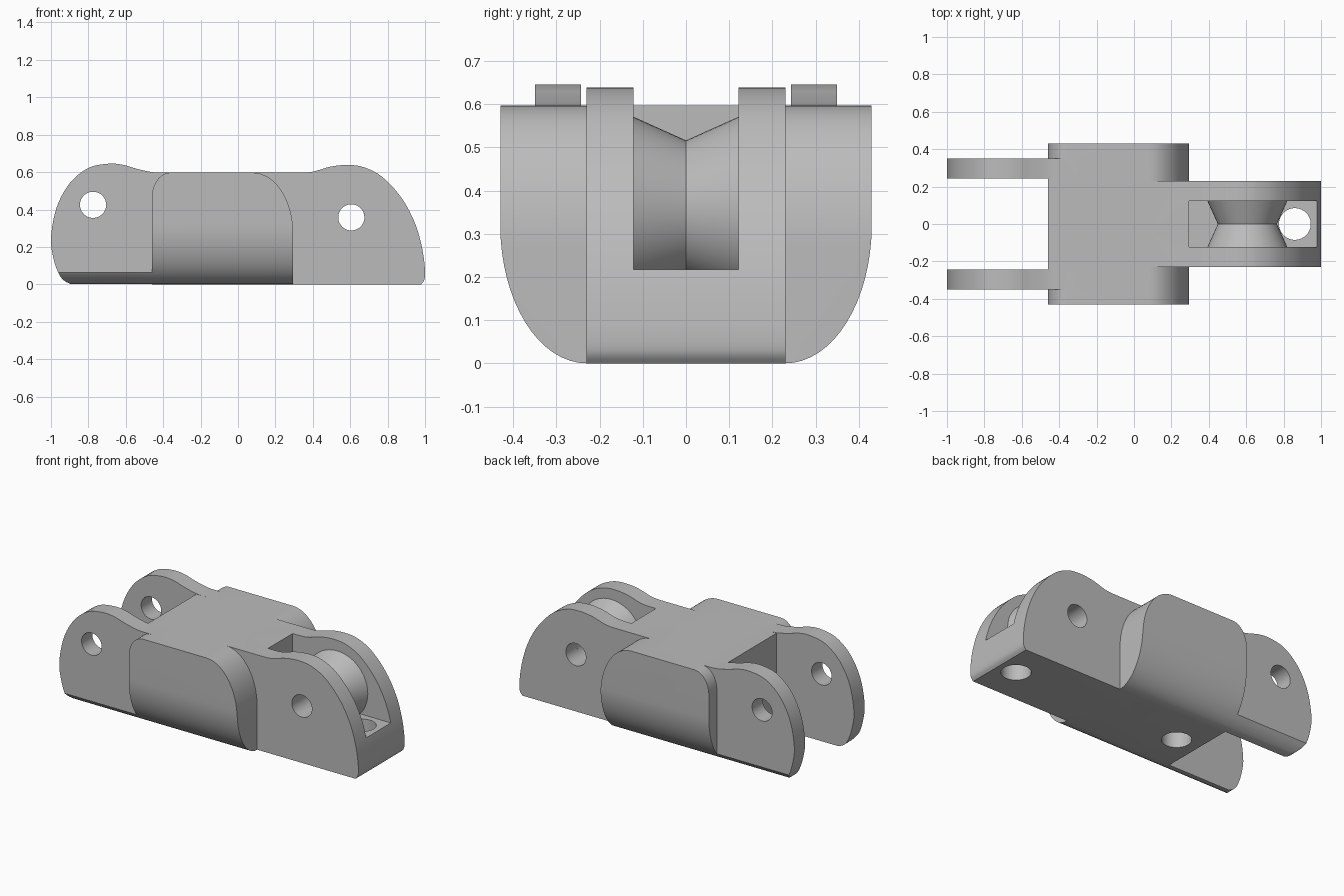
import bpy, bmesh, math
from mathutils import Vector

cube = bpy.data.objects.get("Cube")
if cube:
    bpy.data.objects.remove(cube, do_unlink=True)

grey = bpy.data.materials.new("plain grey")
grey.use_nodes = True
GREY = (0.5, 0.5, 0.5, 1)
grey.diffuse_color = GREY
grey.node_tree.nodes["Principled BSDF"].inputs["Base Color"].default_value = GREY


def prism(name, outline, axis, lo, hi):
    """Extrude a closed 2D outline along x, y or z."""
    place = {"x": lambda p, t: (t, p[0], p[1]),
             "y": lambda p, t: (p[0], t, p[1]),
             "z": lambda p, t: (p[0], p[1], t)}[axis]
    bm = bmesh.new()
    a, b = ([bm.verts.new(place(p, t)) for p in outline] for t in (lo, hi))
    bm.faces.new(a)
    bm.faces.new(b)
    n = len(outline)
    for i in range(n):
        bm.faces.new((a[i], a[(i + 1) % n], b[(i + 1) % n], b[i]))
    bmesh.ops.recalc_face_normals(bm, faces=bm.faces)
    mesh = bpy.data.meshes.new(name)
    bm.to_mesh(mesh)
    bm.free()
    mesh.materials.append(grey)
    obj = bpy.data.objects.new(name, mesh)
    bpy.context.collection.objects.link(obj)
    return obj


def box(name, x0, x1, y, z0, z1):
    return prism(name, [(x0, z0), (x1, z0), (x1, z1), (x0, z1)], "y", -y, y)


def arc(cx, cy, rx, ry, start, end, n=16):
    angles = [math.radians(start + (end - start) * i / n) for i in range(n + 1)]
    return [(cx + rx * math.cos(t), cy + ry * math.sin(t)) for t in angles]


def circle(cx, cy, r, n=40):
    return arc(cx, cy, r, r, 0, 360, n)[:-1]


def smooth_path(points, steps=5):
    """Run a smooth curve through a few points."""
    pts = [Vector(p) for p in points]
    pts = [pts[0]] + pts + [pts[-1]]
    out = []
    for p0, p1, p2, p3 in zip(pts, pts[1:], pts[2:], pts[3:]):
        for i in range(steps):
            t = i / steps
            out.append(0.5 * (2 * p1 + (p2 - p0) * t + (2 * p0 - 5 * p1 + 4 * p2 - p3) * t ** 2
                              + (3 * p1 - p0 - 3 * p2 + p3) * t ** 3))
    return [tuple(p) for p in out] + [tuple(pts[-1])]


def combine(obj, others, operation):
    for other in others:
        mod = obj.modifiers.new("cut", "BOOLEAN")
        mod.operation, mod.solver, mod.object = operation, "EXACT", other
        bpy.context.view_layer.objects.active = obj
        bpy.ops.object.modifier_apply(modifier=mod.name)
        bpy.data.objects.remove(other, do_unlink=True)


def shade(obj):
    bpy.ops.object.select_all(action="DESELECT")
    obj.select_set(True)
    bpy.context.view_layer.objects.active = obj
    bpy.ops.object.shade_smooth_by_angle(angle=math.radians(30))


TOP = 0.597

# Wide middle with rounded shoulders
wing = [(-0.46, 0), (0.295, 0)]
wing += arc(0.08, 0.27, 0.215, TOP - 0.27, 0, 90)
wing += arc(-0.36, TOP - 0.13, 0.1, 0.13, 90, 180)
body = prism("link_body", wing, "y", -0.5, 0.5)
core = box("core", -0.46, 0, 0.35, 0, TOP)

# Pair of hinge ears at the -x end
ear = smooth_path([(-0.39, TOP), (-0.46, 0.6), (-0.55, 0.62), (-0.61, 0.638), (-0.69, 0.645),
                   (-0.8, 0.622), (-0.9, 0.54), (-0.97, 0.41), (-1, 0.25),
                   (-0.987, 0.14), (-0.96, 0.06), (-0.93, 0.02), (-0.89, 0)])
ear += [(-0.3, 0), (-0.3, TOP)]
ears = [prism("ear", ear, "y", *span) for span in ((-0.35, -0.243), (0.243, 0.35))]

# Narrow fork at the +x end
fork = smooth_path([(0.33, TOP), (0.4, 0.602), (0.49, 0.628), (0.58, 0.638), (0.67, 0.627),
                    (0.77, 0.575), (0.87, 0.468), (0.94, 0.342), (0.98, 0.215),
                    (0.998, 0.1), (0.998, 0.03), (0.98, 0)])
fork += [(-0.1, 0), (-0.1, TOP)]
combine(body, [core, prism("fork", fork, "y", -0.23, 0.23)] + ears, "UNION")

# Round off the lower sides
section = arc(0.23, 0.32, 0.2, 0.32, -90, 0)
section = [(y, z) for y, z in section] + [(0.43, 1)]
section += [(-y, z) for y, z in reversed(section)]
combine(body, [prism("section", section, "x", -1.5, 1.5)], "INTERSECT")

# Roller slot, pin holes and cord holes
combine(body, [
    box("slot", 0.295, 1.2, 0.122, 0.217, 1),
    prism("ear_pin", circle(-0.775, 0.425, 0.07), "y", -1, 1),
    prism("fork_pin", circle(0.606, 0.358, 0.07), "y", -1, 1),
    prism("front_cord", circle(0.86, 0, 0.085), "z", -0.5, 0.5),
    prism("rear_cord", circle(-0.31, 0, 0.085), "z", -0.5, 0.3),
], "DIFFERENCE")
shade(body)

# Grooved roller with a bore, spun around the pin axis
profile = [(-0.122, 0.07), (-0.122, 0.213), (0, 0.158), (0.122, 0.213), (0.122, 0.07)]
bm = bmesh.new()
verts = [bm.verts.new((0, y, r)) for y, r in profile]
edges = [bm.edges.new((verts[i], verts[(i + 1) % 5])) for i in range(5)]
bmesh.ops.spin(bm, geom=verts + edges, cent=(0, 0, 0), axis=(0, 1, 0),
               angle=math.tau, steps=48, use_merge=True)
bmesh.ops.remove_doubles(bm, verts=bm.verts, dist=0.0001)
bmesh.ops.recalc_face_normals(bm, faces=bm.faces)
mesh = bpy.data.meshes.new("grooved_roller")
bm.to_mesh(mesh)
bm.free()
mesh.materials.append(grey)
roller = bpy.data.objects.new("grooved_roller", mesh)
bpy.context.collection.objects.link(roller)
roller.location = (0.606, 0, 0.358)
shade(roller)
